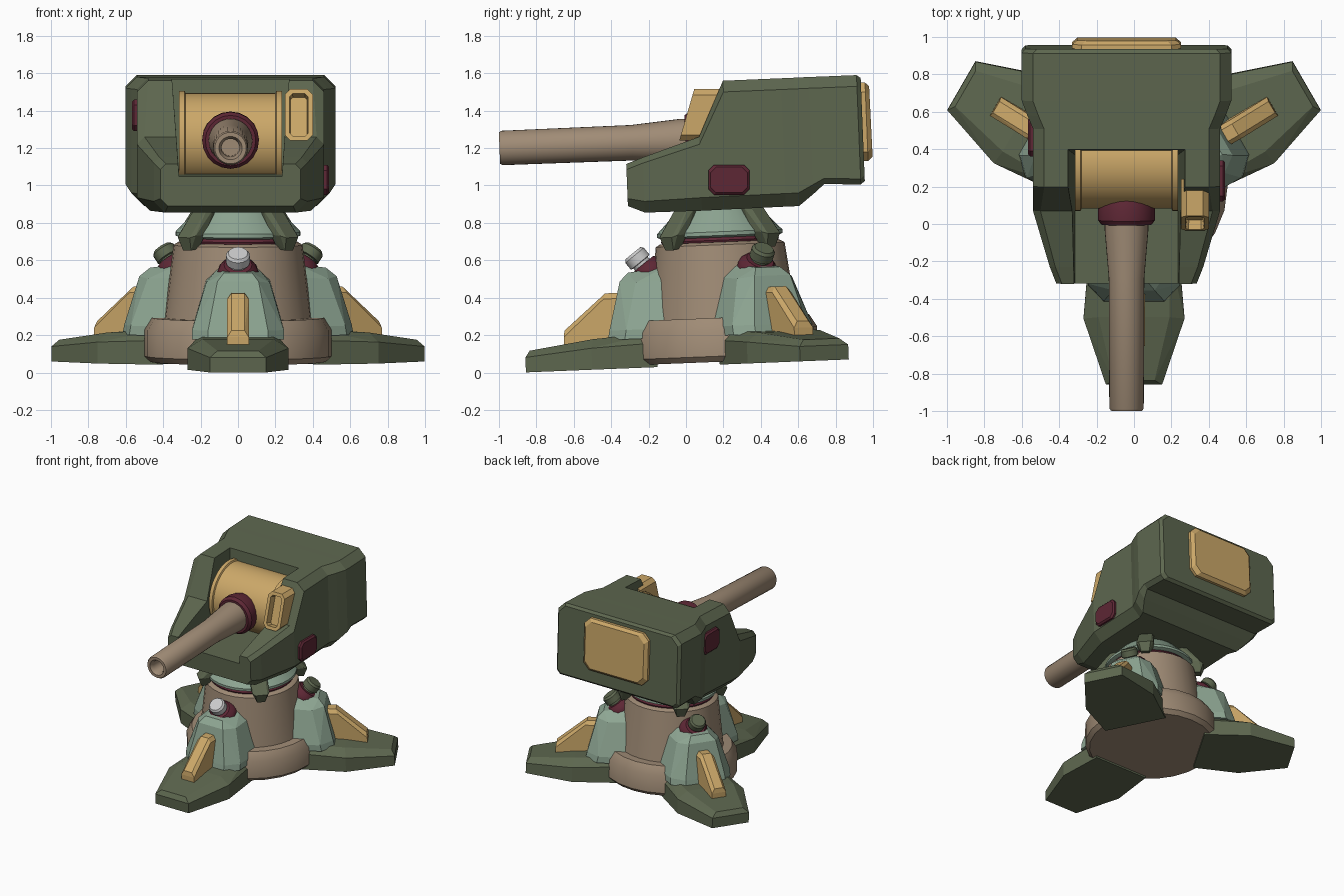
import bpy, bmesh
from math import radians, sin, cos, pi
from mathutils import Matrix, Vector

if "Cube" in bpy.data.objects:
    bpy.data.objects.remove(bpy.data.objects["Cube"])

COL = dict(green=(.11, .135, .078), teal=(.27, .38, .29), tan=(.35, .26, .18),
           gold=(.60, .39, .14), wine=(.11, .02, .035), silver=(.75, .76, .78))
MAT = {}
for k, c in COL.items():
    MAT[k] = bpy.data.materials.new(k)
    MAT[k].diffuse_color = (*c, 1)

T, R = Matrix.Translation, Matrix.Rotation
TILT = R(radians(2.3), 4, 'X')          # whole model leans slightly forward
BASE = TILT @ T((0, .21, 0))            # pedestal axis
CX = -.04                               # turret centre line


def finish(name, bm, mat, m=Matrix(), smooth=False):
    bmesh.ops.recalc_face_normals(bm, faces=bm.faces)
    bm.transform(m)
    me = bpy.data.meshes.new(name)
    bm.to_mesh(me)
    bm.free()
    me.materials.append(MAT[mat])
    if smooth:
        me.shade_smooth()
        me.set_sharp_from_angle(angle=radians(32))
    ob = bpy.data.objects.new(name, me)
    bpy.context.scene.collection.objects.link(ob)
    return ob


def hull_bm(pts):
    bm = bmesh.new()
    for p in pts:
        bm.verts.new(p)
    res = bmesh.ops.convex_hull(bm, input=bm.verts)
    bad = [v for v in bm.verts if not v.link_faces]
    bmesh.ops.delete(bm, geom=bad, context='VERTS')
    bmesh.ops.dissolve_limit(bm, angle_limit=radians(2), verts=bm.verts, edges=bm.edges)
    return bm


def radial(name, pts, mat, angle):
    """Convex part from (radius, half width, z) points, mirrored, turned about the axis."""
    both = [(s * w, -r, z) for r, w, z in pts for s in (1, -1)]
    return finish(name, hull_bm(both), mat, BASE @ R(radians(angle), 4, 'Z'))


def loft(rings):
    bm = bmesh.new()
    vs = [[bm.verts.new(p) for p in ring] for ring in rings]
    n = len(vs[0])
    for a, b in zip(vs, vs[1:]):
        for i in range(n):
            bm.faces.new((a[i], a[(i + 1) % n], b[(i + 1) % n], b[i]))
    bm.faces.new(vs[0])
    bm.faces.new(vs[-1])
    return bm


def lathe(name, prof, mat, m, n=32):
    rings = [[(r * cos(2 * pi * i / n), r * sin(2 * pi * i / n), h) for i in range(n)]
             for r, h in prof]
    return finish(name, loft(rings), mat, m, True)


def octagon(a0, a1, b0, b1, c):
    return [(a0 + c, b0), (a1 - c, b0), (a1, b0 + c), (a1, b1 - c),
            (a1 - c, b1), (a0 + c, b1), (a0, b1 - c), (a0, b0 + c)]


# pedestal
lathe("base_ring", [(.47, .05), (.5, .08), (.5, .22), (.46, .285), (.3, .285)], 'tan', BASE, 24)
lathe("pedestal", [(.395, .27), (.345, .675), (.32, .69)], 'tan', BASE)
lathe("neck_seal", [(.3, .66), (.315, .7), (.3, .725)], 'wine', BASE)
lathe("neck_cone", [(.31, .715), (.335, .725), (.335, .745), (.2, .885), (.2, .92)], 'teal', BASE)

for i, ang in enumerate((0, 120, 240)):
    # foot
    radial(f"foot_{i}", [(1.065, .15, .035), (.71, .27, .035), (.36, .24, .035),
                         (1.065, .15, .115), (.71, .27, .15), (.36, .24, .165),
                         (1.04, .11, .15), (.70, .19, .198), (.36, .19, .22)], 'green', ang)
    # buttress above the foot
    radial(f"buttress_{i}", [(.62, .16, .19), (.53, .245, .19), (.3, .245, .19),
                             (.61, .16, .24), (.52, .245, .24), (.3, .245, .24),
                             (.545, .11, .50), (.46, .17, .49), (.3, .17, .50),
                             (.50, .075, .545), (.3, .10, .57)], 'teal', ang)
    # rib between foot and buttress
    radial(f"rib_{i}", [(.855, .058, .16), (.855, .058, .215), (.85, .035, .25),
                        (.635, .058, .41), (.625, .035, .44), (.5, .058, .41),
                        (.5, .035, .44), (.5, .058, .16)], 'gold', ang)
    # angled socket and knob
    m = BASE @ R(radians(ang), 4, 'Z') @ T((0, -.36, .505)) @ R(radians(37), 4, 'X')
    lathe(f"socket_{i}", [(.105, -.05), (.11, .05), (.10, .075), (.075, .10), (.05, .10)],
          'wine', m, 16)
    lathe(f"knob_{i}", [(.05, .09), (.05, .115), (.064, .118), (.064, .165), (.052, .18)],
          'green' if i else 'silver', m, 16)

# clamps around the neck
for i in range(4):
    radial(f"neck_clamp_{i}", [(.2, .045, .89), (.27, .045, .89), (.41, .045, .725),
                               (.385, .03, .655), (.33, .03, .665), (.31, .065, .74),
                               (.385, .065, .735), (.25, .06, .87)], 'green', 45 + 90 * i)

# turret housing: y, half width, top z, bottom z, top chamfer, bottom chamfer
STATIONS = [(-.315, .375, 1.115, .89, .03, .04), (-.225, .41, 1.15, .855, .03, .06),
            (.08, .5, 1.26, .865, .04, .07), (.22, .5, 1.56, .872, .06, .07),
            (.53, .5, 1.573, .887, .06, .07), (.60, .53, 1.576, .89, .06, .07),
            (.68, .56, 1.58, .955, .06, .05), (.74, .56, 1.582, 1.008, .06, .03),
            (.935, .56, 1.59, 1.005, .06, .03), (.957, .54, 1.575, 1.025, .06, .03)]
rings = []
for y, w, zt, zb, ct, cb in STATIONS:
    half = [(w - cb, zb), (w, zb + cb), (w, zt - ct), (w - ct, zt)]
    sec = half + [(-x, z) for x, z in reversed(half)]
    rings.append([(CX + x, y - .04 * (z - 1), z) for x, z in sec])
housing = finish("turret_housing", loft(rings), 'green')

# gun opening cut into the housing
cut = finish("opening_cutter", hull_bm([(CX + s * w, y, z) for s in (1, -1) for w, y, z in
             ((.275, -.6, 1.04), (.275, .37, 1.065), (.275, .36, 1.5), (.275, -.6, 1.5),
              (.315, .40, 1.6), (.315, -.6, 1.6))]), 'green')
mod = housing.modifiers.new("cut", 'BOOLEAN')
mod.object, mod.operation, mod.solver = cut, 'DIFFERENCE', 'EXACT'
dg = bpy.context.evaluated_depsgraph_get()
me = bpy.data.meshes.new_from_object(housing.evaluated_get(dg))
housing.modifiers.clear()
housing.data = me
bpy.data.objects.remove(cut)

# gun drum across the opening
lathe("gun_drum", [(.255, -.274), (.255, -.245), (.243, -.24), (.243, .24), (.255, .245),
                   (.255, .274)], 'gold', T((CX, .325, 1.25)) @ R(pi / 2, 4, 'Y'), 48)

# barrel and collar, pointing forward
gun = T((CX, 0, 1.24)) @ TILT @ R(pi / 2, 4, 'X')
lathe("gun_barrel", [(.117, -.12), (.117, .03), (.095, .29), (.092, .985), (.084, .998),
                     (.062, .998), (.048, .97), (.048, .85)], 'tan', gun)
lathe("barrel_collar", [(.11, -.19), (.135, -.14), (.152, -.08), (.152, -.02), (.135, .003),
                        (.11, .003)], 'wine', gun, 20)

# sight box on the right cheek
face = octagon(.25, .40, 1.24, 1.515, .03)
bm = hull_bm([(x, -.03 + (z - 1.26) * .29, z) for x, z in face] +
             [(x, .24, z) for x, z in face])
bm.normal_update()
bmesh.ops.recalc_face_normals(bm, faces=bm.faces)
front = min(bm.faces, key=lambda f: f.normal.y * f.calc_area())
bmesh.ops.inset_individual(bm, faces=[front], thickness=.028)
bmesh.ops.inset_individual(bm, faces=[front], thickness=.006, depth=-.05)
finish("sight_box", bm, 'gold')

# rear hatch
hatch = [(CX + x, .93 - .04 * (z - 1.35), z) for x, z in octagon(-.29, .29, 1.13, 1.55, .05)]
bm = hull_bm(hatch + [(x, y + .035, z) for x, y, z in hatch] +
             [(CX + x, .988 - .05 * (z - 1.35), z)
              for x, z in octagon(-.265, .265, 1.155, 1.53, .05)])
finish("rear_hatch", bm, 'gold')

# small side panels
for name, x, s, y0, y1, z0, z1 in (("right_panel", .44, 1, .12, .34, .95, 1.11),
                                   ("left_panel", -.52, -1, .36, .57, 1.29, 1.46)):
    outer = octagon(y0, y1, z0, z1, .03)
    inner = octagon(y0 + .012, y1 - .012, z0 + .012, z1 - .012, .028)
    finish(name, hull_bm([(x, y, z) for y, z in outer] + [(x + s * .035, y, z) for y, z in outer] +
                         [(x + s * .047, y, z) for y, z in inner]), 'wine')

for m in bpy.data.materials:
    if m.users and not m.is_grease_pencil:
        m.use_nodes = True
        m.node_tree.nodes["Principled BSDF"].inputs["Base Color"].default_value = m.diffuse_color
